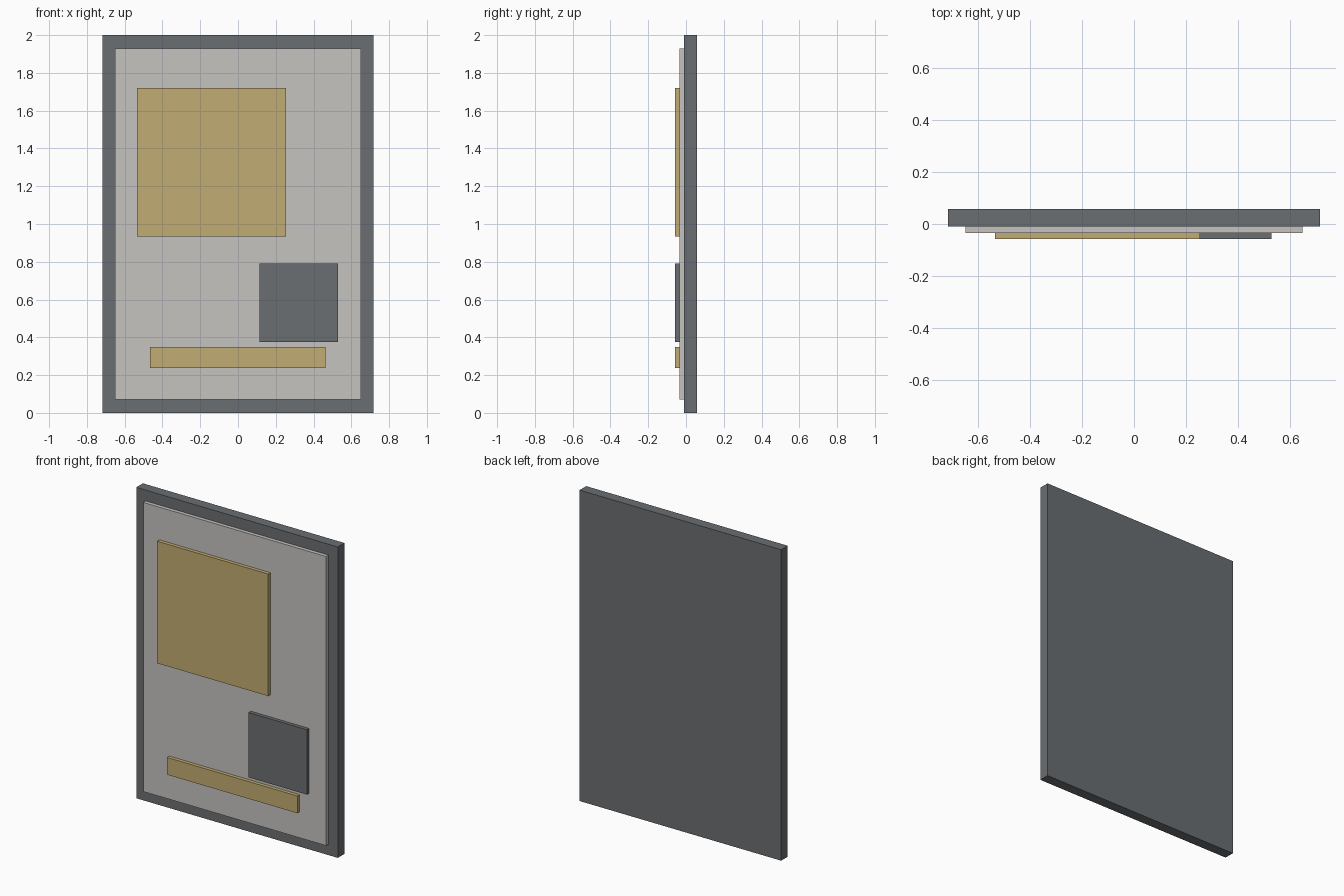
import bpy

old = bpy.data.objects.get("Cube")
if old:
    bpy.data.objects.remove(old, do_unlink=True)


def make_material(name, rgb):
    mat = bpy.data.materials.new(name)
    mat.use_nodes = True
    color = (*rgb, 1)
    mat.diffuse_color = color
    mat.node_tree.nodes["Principled BSDF"].inputs["Base Color"].default_value = color
    return mat


def slab(name, mat, x, y, z):
    """Flat box given by its (min, max) extent on each axis."""
    spans = (x, y, z)
    bpy.ops.mesh.primitive_cube_add(size=1, location=[(a + b) / 2 for a, b in spans])
    obj = bpy.context.object
    obj.name = obj.data.name = name
    obj.scale = [b - a for a, b in spans]
    bpy.ops.object.transform_apply(location=False, rotation=False, scale=True)
    obj.data.materials.append(mat)
    return obj


slate = make_material("slate grey", (0.145, 0.156, 0.165))
stone = make_material("pale stone", (0.565, 0.55, 0.525))
gold = make_material("muted gold", (0.533, 0.413, 0.168))

# Depth of each layer, from the back to the raised plates
back, board_front, panel_front, plate_front = 0.057, -0.01, -0.034, -0.057
raised = (plate_front, panel_front)

# Backing board and front panel
slab("backing_board", slate, (-0.717, 0.717), (board_front, back), (0, 2))
slab("front_panel", stone, (-0.65, 0.65), (panel_front, board_front), (0.07, 1.93))

# Raised plates
slab("large_square_plate", gold, (-0.535, 0.255), raised, (0.935, 1.72))
slab("small_square_plate", slate, (0.115, 0.53), raised, (0.375, 0.792))
slab("lower_strip", gold, (-0.465, 0.462), raised, (0.237, 0.348))
